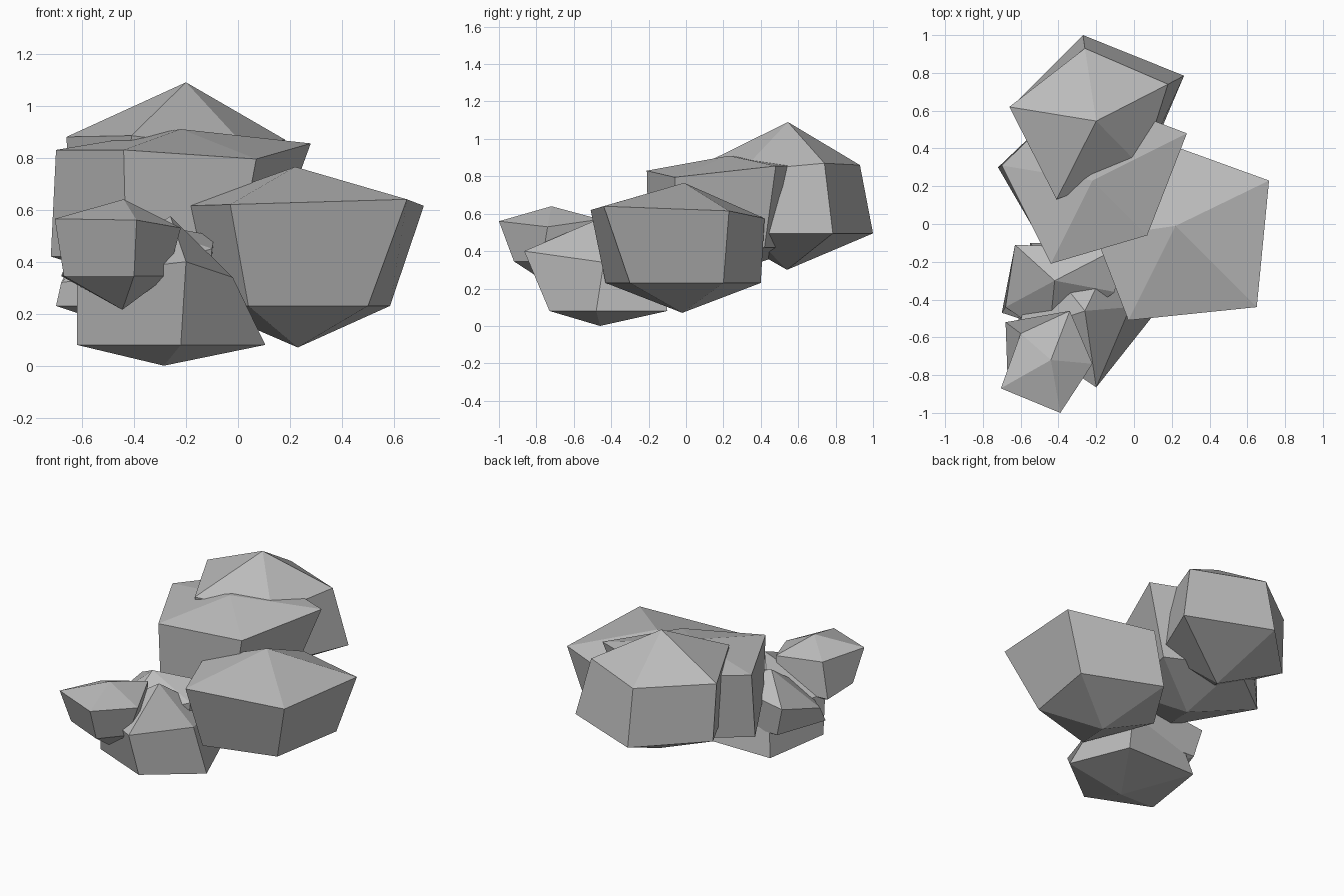
import bpy
import bmesh

# Remove the default object
default_cube = bpy.data.objects.get("Cube")
if default_cube:
    bpy.data.objects.remove(default_cube, do_unlink=True)

# Single stone colour
STONE_COLOUR = (0.5, 0.5, 0.5, 1.0)
stone = bpy.data.materials.new("stone_grey")
stone.use_nodes = True
stone.diffuse_color = STONE_COLOUR
shader = next(n for n in stone.node_tree.nodes if n.type == "BSDF_PRINCIPLED")
shader.inputs["Base Color"].default_value = STONE_COLOUR
shader.inputs["Roughness"].default_value = 0.9


def make_boulder(name, peak, rim, foot, foot_height, base):
    """Five-sided boulder: peak, upper rim, lower foot outline and base point."""
    bm = bmesh.new()
    top = bm.verts.new(peak)
    bottom = bm.verts.new(base)
    upper = [bm.verts.new(corner) for corner in rim]
    lower = [bm.verts.new((x, y, foot_height)) for x, y in foot]
    sides = len(upper)
    for i in range(sides):
        j = (i + 1) % sides
        bm.faces.new((top, upper[i], upper[j]))
        bm.faces.new((upper[i], lower[i], lower[j], upper[j]))
        bm.faces.new((bottom, lower[j], lower[i]))
    bmesh.ops.recalc_face_normals(bm, faces=bm.faces[:])
    mesh = bpy.data.meshes.new(name)
    bm.to_mesh(mesh)
    bm.free()
    mesh.materials.append(stone)
    boulder = bpy.data.objects.new(name, mesh)
    bpy.context.scene.collection.objects.link(boulder)
    return boulder


# Largest boulder on the left flank
make_boulder(
    "large_left_boulder",
    peak=(.22, -.01, .765),
    rim=[(.715, .23, .615), (.19, .42, .575), (-.2, -.07, .615),
         (-.03, -.51, .62), (.65, -.44, .64)],
    foot=[(.585, .2), (.1, .4), (-.14, .02), (.04, -.43), (.5, -.3)],
    foot_height=.23,
    base=(.23, -.02, .07),
)

# Wide boulder in the middle of the pile
make_boulder(
    "middle_boulder",
    peak=(-.22, .23, .91),
    rim=[(.28, .48, .855), (-.3, .7, .86), (-.7, .31, .83),
         (-.44, -.21, .83), (.07, -.06, .795)],
    foot=[(.12, .42), (-.3, .62), (-.72, .3), (-.43, -.2), (0, -.05)],
    foot_height=.42,
    base=(-.25, .2, .27),
)

# Tall boulder at the back
make_boulder(
    "tall_back_boulder",
    peak=(-.2, .545, 1.09),
    rim=[(.18, .74, .87), (-.26, .93, .86), (-.66, .62, .88),
         (-.41, .13, .885), (.04, .3, .83)],
    foot=[(.265, .785), (-.27, 1), (-.64, .63), (-.43, .2), (.08, .35)],
    foot_height=.495,
    base=(-.2, .54, .3),
)

# Low boulder resting on the ground at the front
make_boulder(
    "low_front_boulder",
    peak=(-.26, -.46, .575),
    rim=[(-.02, -.44, .34), (-.1, -.13, .32), (-.5, -.16, .33),
         (-.62, -.58, .35), (-.2, -.865, .4)],
    foot=[(.105, -.48), (-.05, -.1), (-.55, -.1), (-.62, -.56), (-.22, -.73)],
    foot_height=.08,
    base=(-.285, -.46, 0),
)

# Half-buried boulder on the right flank
make_boulder(
    "right_flank_boulder",
    peak=(-.42, -.3, .56),
    rim=[(-.09, -.13, .5), (-.63, -.11, .42), (-.68, -.44, .32),
         (-.45, -.6, .35), (-.1, -.36, .45)],
    foot=[(-.12, -.15), (-.58, -.13), (-.7, -.47), (-.42, -.56), (-.12, -.36)],
    foot_height=.23,
    base=(-.4, -.3, .13),
)

# Small boulder perched at the front right
make_boulder(
    "small_front_boulder",
    peak=(-.44, -.72, .64),
    rim=[(-.22, -.74, .53), (-.34, -.46, .57), (-.6, -.58, .55),
         (-.705, -.87, .565), (-.39, -1, .56)],
    foot=[(-.27, -.77), (-.33, -.5), (-.68, -.52), (-.67, -.8), (-.4, -.92)],
    foot_height=.345,
    base=(-.445, -.72, .215),
)
